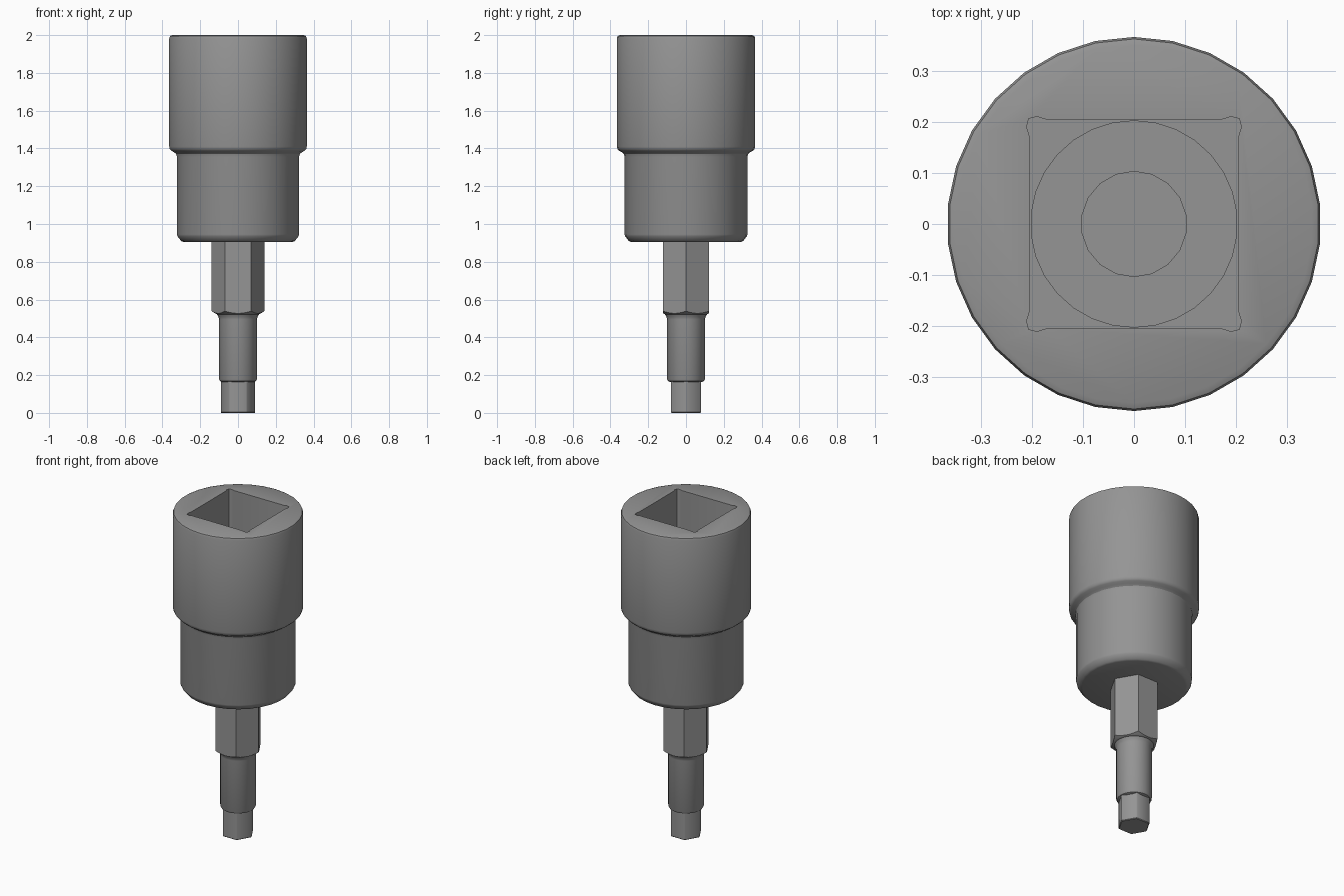
import bpy, bmesh, math

cube = bpy.data.objects.get("Cube")
if cube:
    bpy.data.objects.remove(cube, do_unlink=True)

steel = bpy.data.materials.new("steel grey")
steel.use_nodes = True
colour = (0.3, 0.3, 0.3, 1)
steel.diffuse_color = colour
steel.node_tree.nodes["Principled BSDF"].inputs["Base Color"].default_value = colour


def finish(name, bm):
    bmesh.ops.recalc_face_normals(bm, faces=bm.faces)
    mesh = bpy.data.meshes.new(name)
    bm.to_mesh(mesh)
    bm.free()
    mesh.materials.append(steel)
    obj = bpy.data.objects.new(name, mesh)
    bpy.context.collection.objects.link(obj)
    return obj


def lathe(name, profile, sides=30):
    """Closed solid turned from (radius, height) points, capped at both ends."""
    bm = bmesh.new()
    rings = []
    for r, z in profile:
        angles = [math.pi / 2 + math.tau * i / sides for i in range(sides)]
        rings.append([bm.verts.new((r * math.cos(a), r * math.sin(a), z)) for a in angles])
    for low, high in zip(rings, rings[1:]):
        for i in range(sides):
            j = (i + 1) % sides
            bm.faces.new((low[i], low[j], high[j], high[i]))
    bm.faces.new(rings[0])
    bm.faces.new(rings[-1])
    return finish(name, bm)


def prism(name, outline, z0, z1):
    bm = bmesh.new()
    base = bm.faces.new([bm.verts.new((x, y, z0)) for x, y in outline])
    top = bmesh.ops.extrude_face_region(bm, geom=[base])["geom"]
    for v in top:
        if isinstance(v, bmesh.types.BMVert):
            v.co.z = z1
    if base not in bm.faces[:]:
        bm.faces.new([v for v in bm.verts if v.co.z == z0])
    return finish(name, bm)


def select_only(obj):
    bpy.ops.object.select_all(action='DESELECT')
    obj.select_set(True)
    bpy.context.view_layer.objects.active = obj


def combine(obj, tool, operation):
    select_only(obj)
    mod = obj.modifiers.new("combine", 'BOOLEAN')
    mod.operation, mod.solver, mod.object = operation, 'EXACT', tool
    bpy.ops.object.modifier_apply(modifier=mod.name)
    bpy.data.objects.remove(tool, do_unlink=True)


def hexagon(radius):
    return [(radius * math.cos(math.pi * i / 3), radius * math.sin(math.pi * i / 3))
            for i in range(6)]


# Stepped round socket body
body = lathe("socket_body", [
    (0.29, 0.905), (0.303, 0.91), (0.322, 0.935), (0.325, 0.945),
    (0.325, 1.355), (0.329, 1.37), (0.34, 1.38), (0.355, 1.388), (0.363, 1.397),
    (0.366, 1.41), (0.366, 1.983), (0.362, 1.995), (0.35, 2.0)])

# Square drive opening with relieved corners, then two round bores below it
corner = [(0.204, 0.17), (0.21, 0.19), (0.206, 0.206), (0.19, 0.21), (0.17, 0.204)]
outline = []
for turn in range(4):
    outline += corner
    corner = [(-y, x) for x, y in corner]
combine(body, prism("square_cutter", outline, 1.42, 2.1), 'DIFFERENCE')
combine(body, lathe("bore_cutter", [(0.202, 1.3), (0.202, 1.5)]), 'DIFFERENCE')
combine(body, lathe("pilot_cutter", [(0.103, 1.0), (0.103, 1.4)], 18), 'DIFFERENCE')

# Hexagonal shank with a turned chamfer at its lower end
shank = prism("hex_shank", hexagon(0.14), 0.5, 0.91)
chamfer = lathe("chamfer_tool", [(0.112, 0.522), (0.12, 0.526), (0.16, 0.552), (0.16, 1.0)], 36)
combine(shank, chamfer, 'INTERSECT')

# Round neck, flared into the shank
neck = lathe("round_neck", [
    (0.084, 0.163), (0.095, 0.168), (0.1, 0.178), (0.1, 0.495),
    (0.103, 0.508), (0.112, 0.523)], 24)

# Hexagonal drive tip with softened edges at the end
tip = prism("hex_tip", hexagon(0.093), 0, 0.175)
select_only(tip)
bevel = tip.modifiers.new("soft_edges", 'BEVEL')
bevel.width, bevel.segments = 0.004, 1
bpy.ops.object.modifier_apply(modifier=bevel.name)

for part in (body, shank, neck, tip):
    select_only(part)
    bpy.ops.object.shade_smooth_by_angle(angle=math.radians(32))
